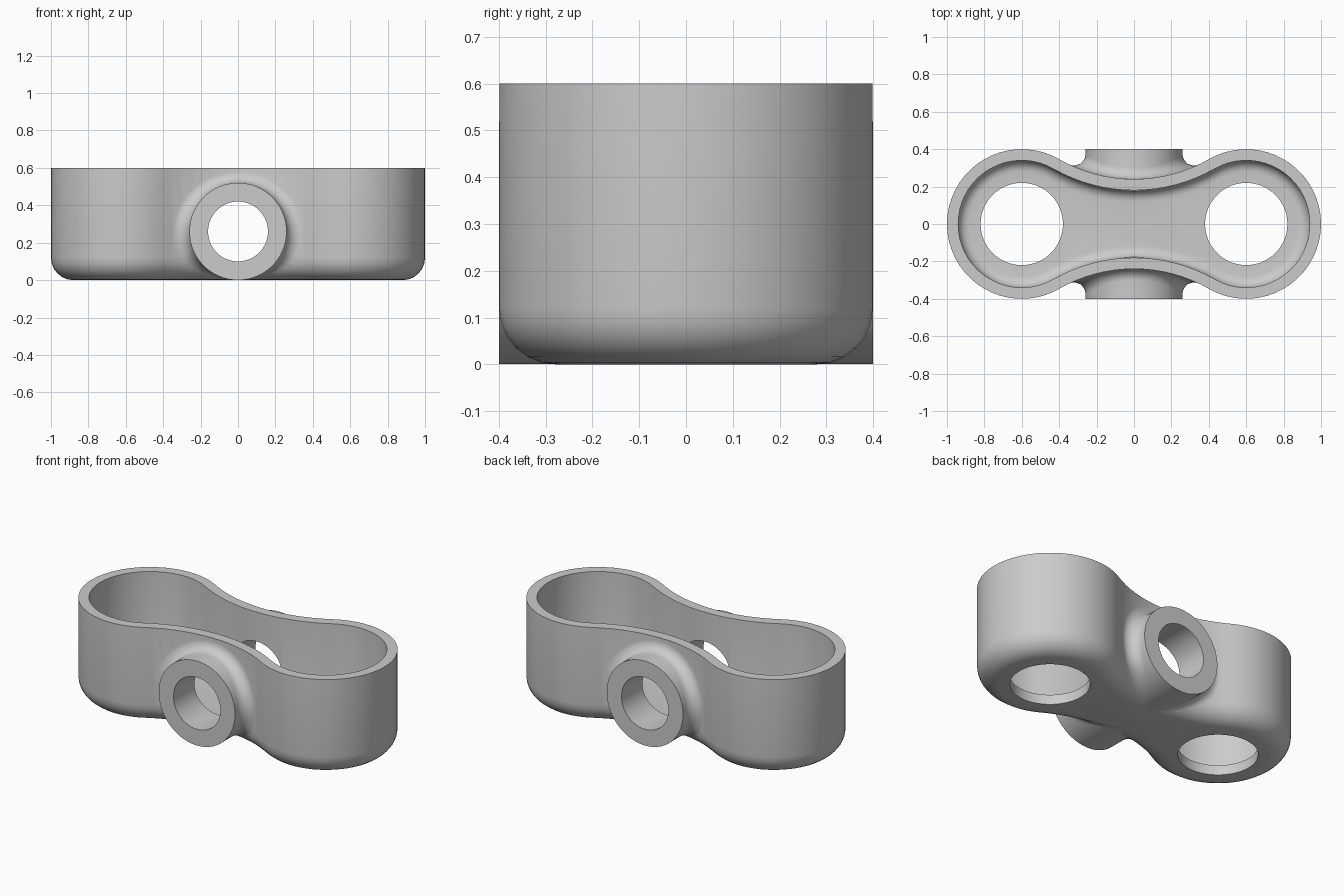
import bpy
import bmesh
from math import sin, cos, asin, atan2, sqrt, pi
from mathutils import Vector

cube = bpy.data.objects.get("Cube")
if cube:
    bpy.data.objects.remove(cube, do_unlink=True)

# Main dimensions
HEIGHT, END_X, END_R = 0.6, 0.6, 0.4
WAIST, WALL, ROUND = 0.24, 0.06, 0.12
BOSS_R, BORE_R, BOSS_Z, BLEND = 0.26, 0.16, 0.26, 0.06
HOLE_R = 0.22
# Waist arc tangent to both end circles
GAP = END_R - WAIST
ARC_Y = (END_X ** 2 - GAP ** 2) / (2 * GAP)
ARC_R = ARC_Y - WAIST
TANGENT = atan2(ARC_Y, END_X)


def loft(name, rings):
    """Closed solid through a list of equal-length rings."""
    bm = bmesh.new()
    loops = [[bm.verts.new(p) for p in ring] for ring in rings]
    for a, b in zip(loops, loops[1:]):
        for i in range(len(a)):
            j = (i + 1) % len(a)
            bm.faces.new((a[i], a[j], b[j], b[i]))
    bm.faces.new(loops[0][::-1])
    bm.faces.new(loops[-1])
    bmesh.ops.recalc_face_normals(bm, faces=bm.faces)
    mesh = bpy.data.meshes.new(name)
    bm.to_mesh(mesh)
    bm.free()
    obj = bpy.data.objects.new(name, mesh)
    bpy.context.collection.objects.link(obj)
    return obj


def outline(inset, z, end_steps=36, arc_steps=16):
    """Two round ends joined by concave waist arcs."""
    half = pi - TANGENT
    pts = []
    for s in (1, -1):
        r = END_R - inset
        for i in range(end_steps + 1):
            a = -half + 2 * half * i / end_steps
            pts.append(Vector((s * (END_X + r * cos(a)), s * r * sin(a), z)))
        r = ARC_R + inset
        sweep = pi / 2 - TANGENT
        for i in range(1, arc_steps):
            a = sweep * (1 - 2 * i / arc_steps)
            pts.append(Vector((s * r * sin(a), s * (ARC_Y - r * cos(a)), z)))
    return pts


def tub(name, inset, radius, bottom, top, steps=6):
    """Extruded outline with a rounded bottom edge."""
    rings = []
    for i in range(steps + 1):
        a = pi / 2 * (1 - i / steps)
        rings.append(outline(inset + radius * (1 - cos(a)),
                             bottom + radius * (1 - sin(a))))
    return loft(name, rings + [outline(inset, top)])


def boss(name, side, segments=64, steps=6):
    """Round boss with a rolling-ball blend into the waist wall."""
    columns = []
    for k in range(segments):
        t = 2 * pi * (k + 0.5) / segments
        d = Vector((cos(t), 0, sin(t)))
        axis = Vector((0, 0, BOSS_Z))
        ball = axis + d * (BOSS_R + BLEND)
        # Follow the rounded lower edge of the wall
        a = asin(min(1, max(0, (ROUND - ball.z) / (ROUND + BLEND))))
        reach = ARC_R + ROUND - (ROUND + BLEND) * cos(a)
        ball.y = ARC_Y - sqrt(reach ** 2 - ball.x ** 2)
        scale = (ARC_R + ROUND * (1 - cos(a))) / reach
        touch = Vector((ball.x * scale, ARC_Y + (ball.y - ARC_Y) * scale,
                        ROUND * (1 - sin(a)) if a > 0 else ball.z))
        u, v = -d, (touch - ball).normalized()
        column = [axis + d * BOSS_R + Vector((0, END_R, 0))]
        for i in range(steps + 1):
            column.append(ball + u.lerp(v, i / steps).normalized() * BLEND)
        column.append(axis + d * 0.05 + Vector((0, 0.05, 0)))
        columns.append([Vector((p.x * side, p.y * side, p.z)) for p in column])
    return loft(name, [list(ring) for ring in zip(*columns)])


def cylinder(name, radius, depth, location, rotation=(0, 0, 0)):
    bpy.ops.mesh.primitive_cylinder_add(vertices=64, radius=radius, depth=depth,
                                        location=location, rotation=rotation)
    obj = bpy.context.object
    obj.name = name
    return obj


def combine(target, tool, operation):
    tool.hide_render = True
    mod = target.modifiers.new(operation.title(), "BOOLEAN")
    mod.operation, mod.solver, mod.object = operation, "EXACT", tool
    bpy.context.view_layer.objects.active = target
    bpy.ops.object.modifier_apply(modifier=mod.name)
    bpy.data.objects.remove(tool, do_unlink=True)


# Outer body with front and back bosses
housing = tub("housing", 0, ROUND, 0, HEIGHT)
combine(housing, boss("front_boss", -1), "UNION")
combine(housing, boss("back_boss", 1), "UNION")

# Open cavity, cross bore and floor holes
combine(housing, tub("cavity", WALL, ROUND - WALL, WALL, HEIGHT + 0.1), "DIFFERENCE")
combine(housing, cylinder("cross_bore", BORE_R, 2, (0, 0, BOSS_Z), (pi / 2, 0, 0)),
        "DIFFERENCE")
for side in (-1, 1):
    combine(housing, cylinder("floor_hole", HOLE_R, 0.4, (side * END_X, 0, 0)),
            "DIFFERENCE")

# Smooth rounded surfaces, keep rims crisp
bpy.ops.object.select_all(action="DESELECT")
housing.select_set(True)
bpy.context.view_layer.objects.active = housing
bpy.ops.object.shade_smooth_by_angle(angle=pi / 6)
